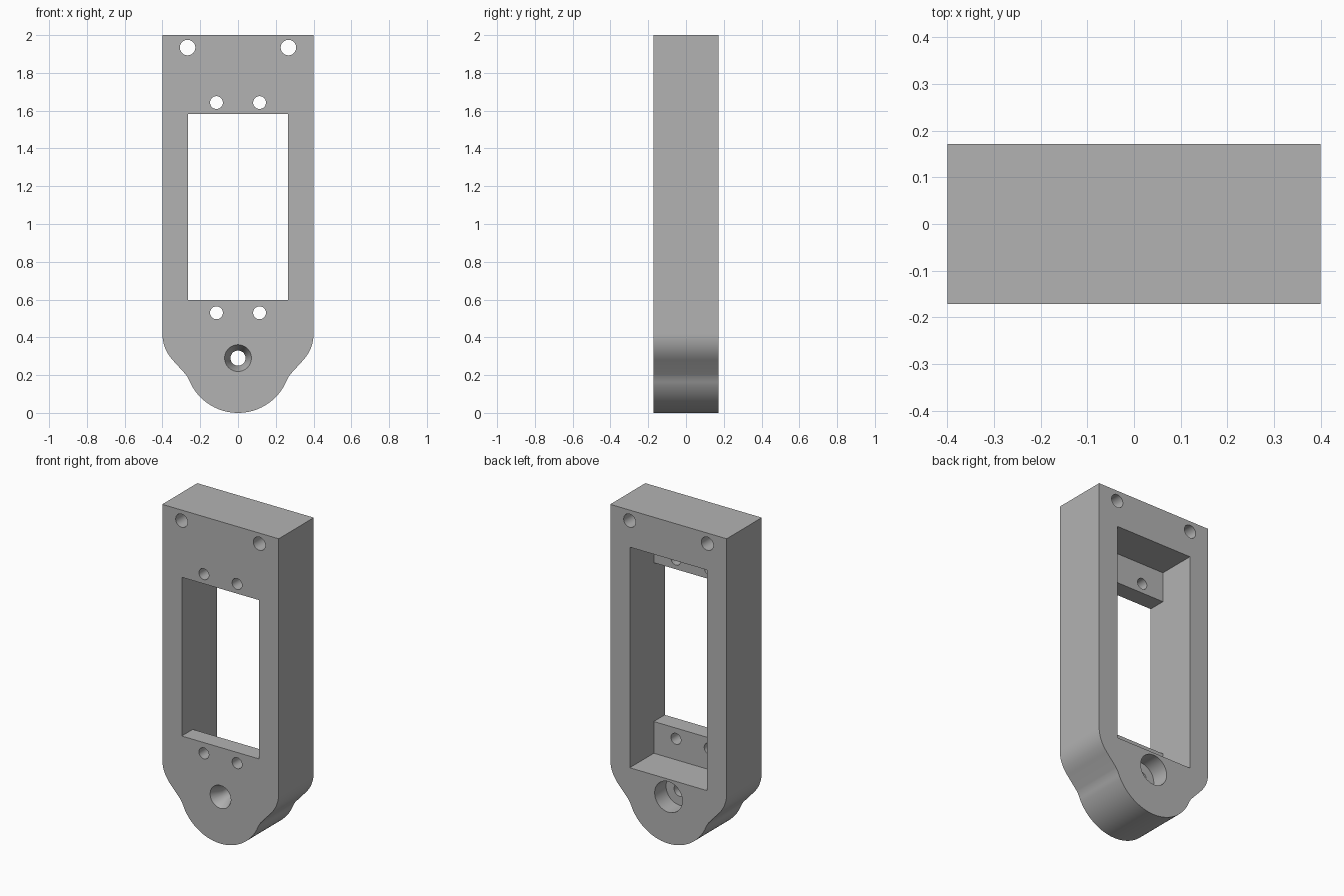
import bpy
import bmesh
import math
from mathutils import Vector, Matrix

old = bpy.data.objects.get("Cube")
if old:
    bpy.data.objects.remove(old, do_unlink=True)

DEPTH = 0.172    # half thickness of the body
LEDGE = -0.064   # back surface of the mounting ledges

grey = bpy.data.materials.new("plain grey")
grey.use_nodes = True
colour = (0.45, 0.45, 0.45, 1)
grey.diffuse_color = colour
grey.node_tree.nodes["Principled BSDF"].inputs["Base Color"].default_value = colour


def finish(name, bm):
    bmesh.ops.recalc_face_normals(bm, faces=bm.faces)
    mesh = bpy.data.meshes.new(name)
    bm.to_mesh(mesh)
    bm.free()
    mesh.materials.append(grey)
    obj = bpy.data.objects.new(name, mesh)
    bpy.context.collection.objects.link(obj)
    return obj


def prism(name, points, offset):
    """Extrude a closed outline along an offset vector."""
    bm = bmesh.new()
    face = bm.faces.new([bm.verts.new(p) for p in points])
    ext = bmesh.ops.extrude_face_region(bm, geom=[face])
    verts = [g for g in ext["geom"] if isinstance(g, bmesh.types.BMVert)]
    bmesh.ops.translate(bm, verts=verts, vec=offset)
    return finish(name, bm)


def bore(name, x, z, rings, sides=48):
    """Stack of circles along y, given as (y, radius) pairs, closed at both ends."""
    bm = bmesh.new()
    loops = []
    for y, r in rings:
        loops.append([bm.verts.new((x + r * math.cos(a), y, z + r * math.sin(a)))
                      for a in (math.tau * i / sides for i in range(sides))])
    for a, b in zip(loops, loops[1:]):
        for i in range(sides):
            j = (i + 1) % sides
            bm.faces.new((a[i], a[j], b[j], b[i]))
    bm.faces.new(loops[0])
    bm.faces.new(loops[-1])
    return finish(name, bm)


def bend(a, c, b, steps):
    """Quadratic curve from a to b, pulled towards c."""
    a, b, c = Vector(a), Vector(b), Vector(c)
    ts = [i / steps for i in range(steps + 1)]
    return [a * (1 - t) ** 2 + c * 2 * t * (1 - t) + b * t * t for t in ts]


# Body outline: straight sides, shoulders, waist and round foot
R = 0.28
side = [Vector((0.4, 2))]
side += bend((0.4, 0.42), (0.4, 0.34), (0.346, 0.28), 12)
side += bend((0.276, 0.203), (0.263, 0.186), (0.2505, 0.155), 6)
start = math.acos(0.2505 / R)
for i in range(1, 25):
    a = start + (math.pi / 2 - start) * i / 24
    side.append(Vector((R * math.cos(a), R - R * math.sin(a))))
outline = side + [Vector((-p.x, p.y)) for p in reversed(side[:-1])]
body = prism("bracket_body", [(p.x, -DEPTH, p.y) for p in outline], (0, 2 * DEPTH, 0))

# Stepped opening: window at the front, taller pocket at the back
step = [(-0.3, 0.597), (LEDGE, 0.597), (LEDGE, 0.4), (0.3, 0.4),
        (0.3, 1.77), (LEDGE, 1.77), (LEDGE, 1.583), (-0.3, 1.583)]
cutters = [prism("opening_cutter", [(-0.266, y, z) for y, z in step], (0.532, 0, 0))]

# Corner holes and ledge screw holes
for s in (-1, 1):
    cutters.append(bore("corner_hole_cutter", s * 0.267, 1.934, [(-0.3, 0.041), (0.3, 0.041)]))
    for z in (0.53, 1.643):
        cutters.append(bore("ledge_hole_cutter", s * 0.114, z, [(-0.3, 0.034), (0, 0.034)]))

# Pivot hole: countersunk at the front, counterbored at the back
cutters.append(bore("pivot_hole_cutter", 0, 0.29, [
    (-0.3, 0.071), (-DEPTH, 0.071), (-0.1, 0.04), (0.06, 0.04), (0.06, 0.095), (0.3, 0.095)]))

bpy.ops.object.select_all(action="DESELECT")
bpy.context.view_layer.objects.active = body
body.select_set(True)
for cutter in cutters:
    cutter.hide_render = True
    mod = body.modifiers.new("cut", "BOOLEAN")
    mod.operation = "DIFFERENCE"
    mod.solver = "EXACT"
    mod.object = cutter
    bpy.ops.object.modifier_apply(modifier=mod.name)
    bpy.data.objects.remove(cutter, do_unlink=True)

bpy.ops.object.shade_smooth_by_angle(angle=math.radians(30))
